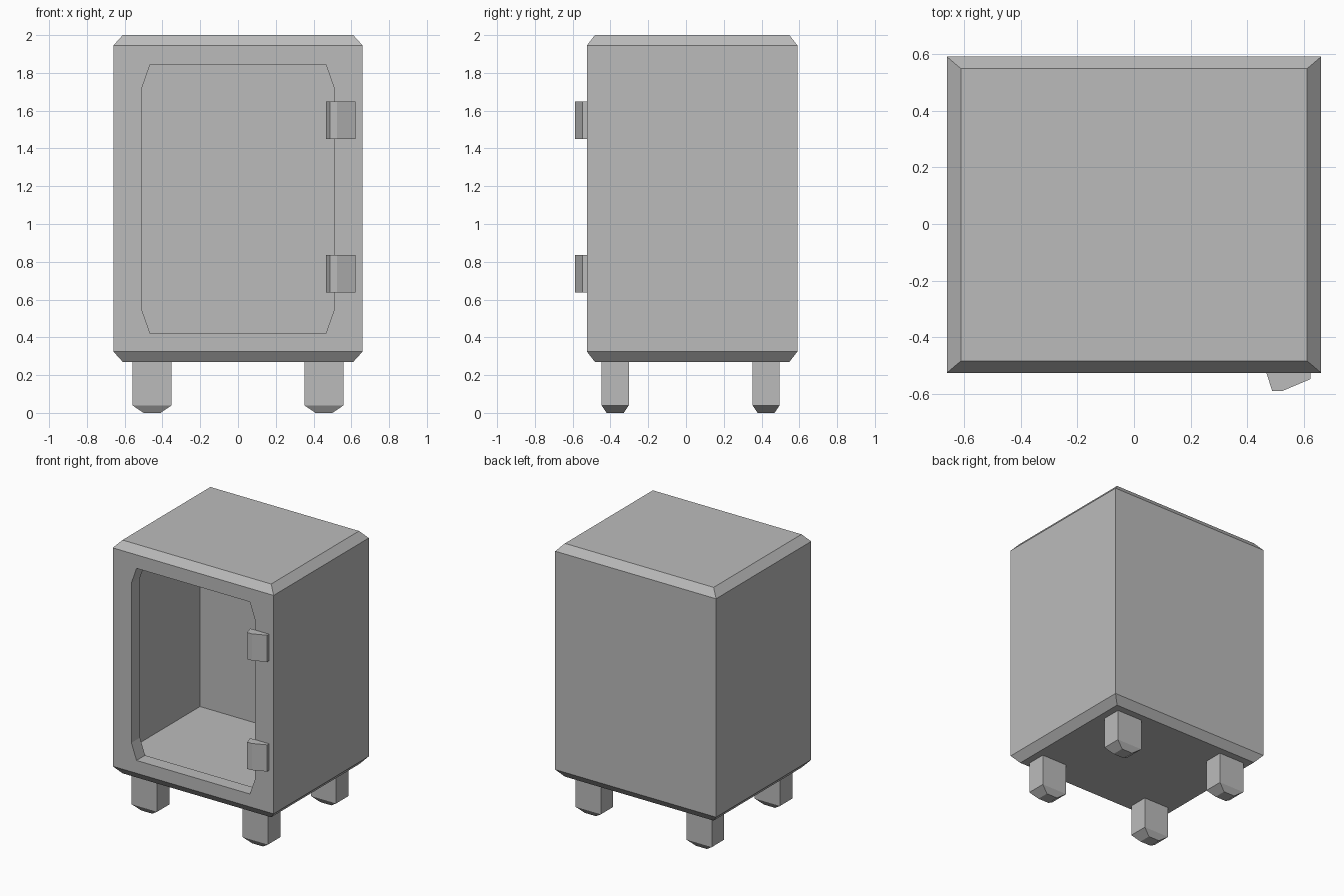
import bpy
import bmesh

cube = bpy.data.objects.get("Cube")
if cube:
    bpy.data.objects.remove(cube, do_unlink=True)

grey = bpy.data.materials.new("plain grey")
grey.use_nodes = True
colour = (0.5, 0.5, 0.5, 1)
grey.diffuse_color = colour
grey.node_tree.nodes["Principled BSDF"].inputs["Base Color"].default_value = colour


def finish(name, bm):
    bmesh.ops.recalc_face_normals(bm, faces=bm.faces)
    mesh = bpy.data.meshes.new(name)
    bm.to_mesh(mesh)
    bm.free()
    mesh.materials.append(grey)
    obj = bpy.data.objects.new(name, mesh)
    bpy.context.collection.objects.link(obj)
    return obj


def loop(bm, points):
    return [bm.verts.new(p) for p in points]


def bridge(bm, a, b):
    n = len(a)
    return [bm.faces.new((a[i], a[(i + 1) % n], b[(i + 1) % n], b[i])) for i in range(n)]


def level(x, y0, y1, z):
    """Horizontal rectangle, front edge first."""
    return [(-x, y0, z), (x, y0, z), (x, y1, z), (-x, y1, z)]


def upright(x, y, z0, z1):
    """Rectangle facing the front, from bottom left."""
    return [(-x, y, z0), (x, y, z0), (x, y, z1), (-x, y, z1)]


def doorway(y):
    """Eight-sided opening, two points at each corner."""
    x, z0, z1, cx, cz = 0.507, 0.42, 1.845, 0.042, 0.12
    return [(-x, y, z0 + cz), (-x + cx, y, z0), (x - cx, y, z0), (x, y, z0 + cz),
            (x, y, z1 - cz), (x - cx, y, z1), (-x + cx, y, z1), (-x, y, z1 - cz)]


def frame(bm, rect, octagon):
    """Flat border between a rectangle and the eight-sided opening."""
    for i in range(4):
        j = (i + 1) % 4
        bm.faces.new((rect[i], octagon[2 * i], octagon[2 * i + 1]))
        bm.faces.new((rect[i], rect[j], octagon[2 * j], octagon[2 * i + 1]))


# Cabinet: bevelled shell, framed opening and hollow inside
FRONT, BACK, BEVEL = -0.525, 0.59, 0.05
bm = bmesh.new()
rings = [loop(bm, level(0.66 - d, FRONT + d * 0.85, BACK - d * 0.85, z))
         for d, z in ((BEVEL, 0.27), (0, 0.325), (0, 1.945), (BEVEL, 2.0))]
walls = [bridge(bm, a, b) for a, b in zip(rings, rings[1:])]
bm.faces.new(rings[0])
bm.faces.new(rings[-1])
bm.faces.remove(walls[1][0])
outer = loop(bm, doorway(FRONT))
inner = loop(bm, doorway(FRONT + 0.1))
frame(bm, [rings[1][0], rings[1][1], rings[2][1], rings[2][0]], outer)
bridge(bm, outer, inner)
near = loop(bm, upright(0.62, FRONT + 0.1, 0.41, 1.86))
far = loop(bm, upright(0.62, 0.44, 0.41, 1.86))
frame(bm, near, inner)
bridge(bm, near, far)
bm.faces.new(far)
finish("cabinet", bm)

# Feet: square posts tapered at the bottom
for side, x in (("right", -0.455), ("left", 0.455)):
    for end, y in (("front", -0.375), ("back", 0.424)):
        bm = bmesh.new()
        rings = [loop(bm, [(x + px, py, pz) for px, py, pz in level(w, y - d, y + d, z)])
                 for w, d, z in ((0.045, 0.045, 0), (0.104, 0.072, 0.04), (0.104, 0.072, 0.28))]
        for a, b in zip(rings, rings[1:]):
            bridge(bm, a, b)
        bm.faces.new(rings[0])
        bm.faces.new(rings[-1])
        finish(f"{end}_{side}_foot", bm)

# Hinges: slanted profile extruded upward
profile = [(0.467, FRONT), (0.487, -0.588), (0.525, -0.588), (0.622, -0.547), (0.622, FRONT)]
for name, z in (("lower_hinge", 0.637), ("upper_hinge", 1.45)):
    bm = bmesh.new()
    low = loop(bm, [(x, y, z) for x, y in profile])
    high = loop(bm, [(x, y, z + 0.198) for x, y in profile])
    bridge(bm, low, high)
    bm.faces.new(low)
    bm.faces.new(high)
    finish(name, bm)
